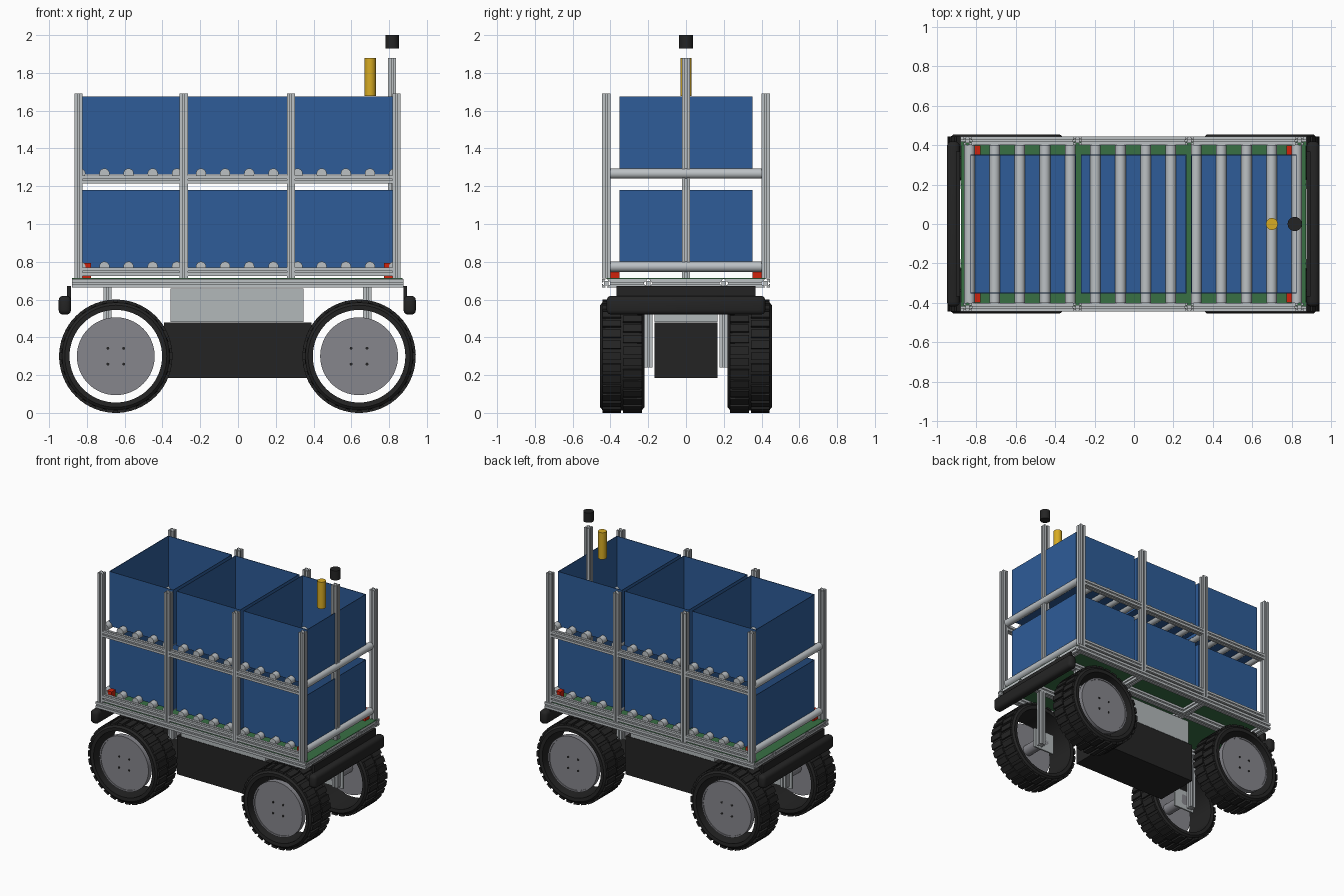
import bpy, bmesh, math
from mathutils import Matrix, Vector

if "Cube" in bpy.data.objects:
    bpy.data.objects.remove(bpy.data.objects["Cube"], do_unlink=True)


def material(name, r, g, b):
    lin = [(c / 255 / 12.92) if c < 11 else ((c / 255 + 0.055) / 1.055) ** 2.4 for c in (r, g, b)]
    m = bpy.data.materials.new(name)
    m.use_nodes = True
    m.diffuse_color = (*lin, 1)
    m.node_tree.nodes["Principled BSDF"].inputs["Base Color"].default_value = (*lin, 1)
    return m


METAL = material("aluminium", 188, 193, 196)
PANEL = material("light_panel", 178, 184, 186)
BLUE = material("blue_plastic", 46, 92, 152)
BLACK = material("black_rubber", 36, 36, 36)
HUB = material("hub_grey", 134, 134, 140)
GREEN = material("green_deck", 56, 112, 68)
RED = material("red_plastic", 208, 34, 12)
YELLOW = material("yellow_plastic", 216, 172, 36)


def finish(name, bm, mat, smooth=False):
    bmesh.ops.recalc_face_normals(bm, faces=bm.faces)
    mesh = bpy.data.meshes.new(name)
    bm.to_mesh(mesh)
    bm.free()
    mesh.materials.append(mat)
    ob = bpy.data.objects.new(name, mesh)
    bpy.context.collection.objects.link(ob)
    if smooth:
        bpy.ops.object.select_all(action='DESELECT')
        ob.select_set(True)
        bpy.context.view_layer.objects.active = ob
        bpy.ops.object.shade_smooth_by_angle(angle=math.radians(35))
    return ob


def box(name, centre, size, mat, bevel=0):
    bm = bmesh.new()
    bmesh.ops.create_cube(bm, size=1, matrix=Matrix.Translation(centre) @ Matrix.Diagonal((*size, 1)))
    if bevel:
        bmesh.ops.bevel(bm, geom=bm.edges[:], offset=bevel, segments=3, profile=0.5, affect='EDGES')
    return finish(name, bm, mat, bevel > 0)


def axis_matrix(a, b):
    a, b = Vector(a), Vector(b)
    turn = (b - a).to_track_quat('Z', 'Y').to_matrix().to_4x4()
    return Matrix.Translation(a) @ turn, (b - a).length


def rod(name, a, b, radius, mat, sides=32):
    place, length = axis_matrix(a, b)
    bm = bmesh.new()
    bmesh.ops.create_cone(bm, cap_ends=True, segments=sides, radius1=radius, radius2=radius,
                          depth=length, matrix=place @ Matrix.Translation((0, 0, length / 2)))
    return finish(name, bm, mat, True)


def slot_bar(name, a, b, size=0.043):
    """Square aluminium extrusion with an undercut slot on each side."""
    h = size / 2
    side = [(1, -1), (1, -.2), (.8, -.2), (.8, -.4), (.5, -.4), (.5, .4), (.8, .4), (.8, .2), (1, .2)]
    place, length = axis_matrix(a, b)
    bm = bmesh.new()
    ring = []
    for k in range(4):
        turn = Matrix.Rotation(k * math.pi / 2, 4, 'Z')
        ring += [bm.verts.new(place @ turn @ Vector((x * h, y * h, 0))) for x, y in side]
    base = bm.faces.new(ring)
    top = bmesh.ops.extrude_face_region(bm, geom=[base], use_keep_orig=True)
    shift = place.to_3x3() @ Vector((0, 0, length))
    bmesh.ops.translate(bm, vec=shift, verts=[v for v in top["geom"] if isinstance(v, bmesh.types.BMVert)])
    return finish(name, bm, METAL)


def lathe(name, profile, centre, mat, steps=64):
    """Closed (radius, y) profile turned round a y axis through centre."""
    bm = bmesh.new()
    rings = []
    for k in range(steps):
        t = 2 * math.pi * k / steps
        rings.append([bm.verts.new(Vector(centre) + Vector((r * math.cos(t), y, r * math.sin(t))))
                      for r, y in profile])
    n = len(profile)
    for k in range(steps):
        p, q = rings[k], rings[(k + 1) % steps]
        for j in range(n):
            bm.faces.new((p[j], p[(j + 1) % n], q[(j + 1) % n], q[j]))
    return finish(name, bm, mat, True)


POST_X = (-0.845, -0.287, 0.28, 0.84)
SIDE_Y = 0.422
TIERS = ((0.747, 0.774), (1.235, 1.267))   # rail height, roller height

# Base frame and deck
for y in (-SIDE_Y, -0.2, 0.2, SIDE_Y):
    slot_bar("base_rail", (-0.88, y, 0.687), (0.875, y, 0.687), 0.046)
for x in (-0.855, -0.287, 0.28, 0.85):
    for y0, y1 in ((-0.4, -0.222), (-0.178, 0.178), (0.222, 0.4)):
        slot_bar("base_cross_rail", (x, y0, 0.687), (x, y1, 0.687), 0.046)
box("deck", (-0.003, 0, 0.711), (1.75, 0.84, 0.006), GREEN)

# Rack posts, side rails and rollers
for y in (-SIDE_Y, SIDE_Y):
    for x in POST_X:
        slot_bar("rack_post", (x, y, 0.712), (x, y, 1.69))
    for rail_z, _ in TIERS:
        for x0, x1 in zip(POST_X, POST_X[1:]):
            slot_bar("shelf_rail", (x0 + 0.0215, y, rail_z), (x1 - 0.0215, y, rail_z))
for _, z in TIERS:
    for i in range(14):
        x = -0.835 + i * 0.1278
        rod("roller", (x, -0.402, z), (x, 0.402, z), 0.027, METAL, 24)

# Open storage bins, three on each tier
for z0, z1 in ((0.77, 1.18), (1.262, 1.675)):
    for x in (-0.563, -0.002, 0.558):
        bm = bmesh.new()
        place = Matrix.Translation((x, 0, (z0 + z1) / 2)) @ Matrix.Diagonal((0.536, 0.705, z1 - z0, 1))
        bmesh.ops.create_cube(bm, size=1, matrix=place)
        bmesh.ops.delete(bm, geom=[max(bm.faces, key=lambda f: f.calc_center_median().z)], context='FACES')
        ob = finish("storage_bin", bm, BLUE)
        wall = ob.modifiers.new("wall", 'SOLIDIFY')
        wall.thickness = 0.006
        wall.offset = -1

# Corner sensors on the deck
for x in (-0.802, 0.797):
    for y in (-0.375, 0.375):
        box("corner_sensor", (x, y, 0.753), (0.046, 0.048, 0.08), RED)

# Mast, beacon and scanner
slot_bar("mast", (0.816, 0, 0.712), (0.816, 0, 1.88))
rod("mast_scanner", (0.816, 0, 1.928), (0.816, 0, 2.0), 0.036, BLACK)
rod("beacon", (0.7, 0, 1.678), (0.7, 0, 1.88), 0.03, YELLOW)

# Chassis body and upper housing
box("chassis_body", (-0.002, 0, 0.332), (0.78, 0.336, 0.292), BLACK)
box("electronics_housing", (-0.005, 0, 0.569), (0.705, 0.336, 0.178), PANEL)

# Bumpers at both ends
for s in (-1, 1):
    box("bumper", (s * 0.913 - 0.004, 0, 0.57), (0.066, 0.84, 0.1), BLACK, 0.025)
    box("bumper_bracket", (s * 0.89 - 0.004, 0, 0.635), (0.02, 0.735, 0.075), BLACK)

# Wheels with tread, hub, strut and mounting plate
TYRE = [(0.245, 0.222), (0.27, 0.22), (0.284, 0.232), (0.288, 0.26),
        (0.288, 0.415), (0.284, 0.443), (0.27, 0.455), (0.245, 0.453)]
LUGS = 30
for sx in (-1, 1):
    for sy in (-1, 1):
        cx, cz = sx * 0.644 - 0.003, 0.3
        centre = (cx, 0, cz)
        lathe("tyre", [(r, sy * y) for r, y in TYRE], centre, BLACK)
        bm = bmesh.new()
        for k in range(LUGS):
            for y, phase in ((0.283, 0), (0.393, 0.5)):
                turn = Matrix.Rotation(2 * math.pi * (k + phase) / LUGS, 4, 'Y')
                spot = Matrix.Translation((0, sy * y, 0.288))
                bmesh.ops.create_cube(bm, size=1, matrix=Matrix.Translation(centre) @ turn @ spot
                                      @ Matrix.Diagonal((0.042, 0.1, 0.023, 1)))
        finish("tyre_tread", bm, BLACK)
        rod("wheel_hub", (cx, sy * 0.4, cz), (cx, sy * 0.436, cz), 0.206, HUB, 64)
        lathe("hub_rim", [(0.194, sy * 0.43), (0.194, sy * 0.441), (0.206, sy * 0.441), (0.206, sy * 0.43)],
              centre, HUB)
        for dx in (-0.042, 0.042):
            for dz in (-0.042, 0.042):
                rod("hub_bolt", (cx + dx, sy * 0.43, cz + dz), (cx + dx, sy * 0.439, cz + dz), 0.008, BLACK, 12)
        rod("axle", (cx, sy * 0.22, cz), (cx, sy * 0.41, cz), 0.04, HUB)
        box("motor_plate", (cx, sy * 0.226, cz), (0.17, 0.012, 0.15), PANEL)
        sxp = sx * 0.687 - 0.003
        slot_bar("wheel_strut", (sxp, sy * 0.198, 0.24), (sxp, sy * 0.198, 0.665))
